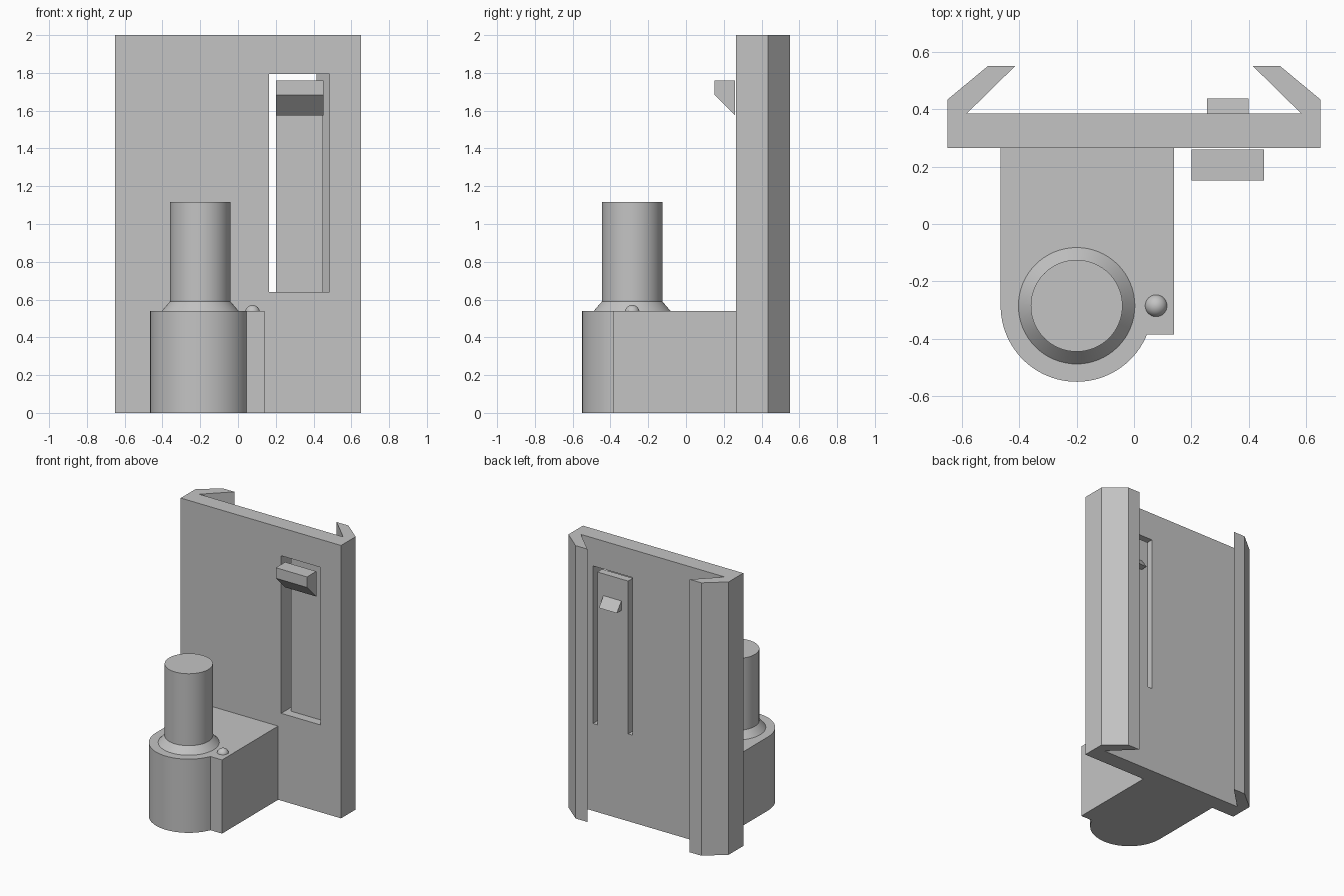
import bpy, bmesh, math
from mathutils import Matrix, Vector

cube = bpy.data.objects.get("Cube")
if cube:
    bpy.data.objects.remove(cube, do_unlink=True)

GREY = (0.55, 0.55, 0.55, 1)
mat = bpy.data.materials.new("plain grey")
mat.use_nodes = True
mat.diffuse_color = GREY
mat.node_tree.nodes["Principled BSDF"].inputs["Base Color"].default_value = GREY


def finish(name, bm, smooth=False):
    bmesh.ops.recalc_face_normals(bm, faces=bm.faces)
    mesh = bpy.data.meshes.new(name)
    bm.to_mesh(mesh)
    bm.free()
    mesh.materials.append(mat)
    obj = bpy.data.objects.new(name, mesh)
    bpy.context.collection.objects.link(obj)
    bpy.ops.object.select_all(action="DESELECT")
    obj.select_set(True)
    bpy.context.view_layer.objects.active = obj
    if smooth:
        bpy.ops.object.shade_smooth_by_angle(angle=math.radians(30))
    return obj


def prism(name, outline, low, high, along="z", smooth=False):
    """Extrude an (x, y) outline along z, or a (y, z) outline along x."""
    bm = bmesh.new()
    if along == "z":
        points = [Vector((a, b, low)) for a, b in outline]
        step = Vector((0, 0, high - low))
    else:
        points = [Vector((low, a, b)) for a, b in outline]
        step = Vector((high - low, 0, 0))
    face = bm.faces.new([bm.verts.new(p) for p in points])
    result = bmesh.ops.extrude_face_region(bm, geom=[face], use_keep_orig=True)
    moved = [g for g in result["geom"] if isinstance(g, bmesh.types.BMVert)]
    bmesh.ops.translate(bm, verts=moved, vec=step)
    return finish(name, bm, smooth)


def rect(x0, x1, y0, y1):
    return [(x0, y0), (x1, y0), (x1, y1), (x0, y1)]


FRONT, BACK = 0.265, 0.385     # plate faces
PX, PY = -0.2, -0.285          # post axis

# Back plate with a hooked rail on each side
half = [(0.65, FRONT), (0.65, 0.434), (0.51, 0.55), (0.415, 0.55), (0.583, BACK)]
plate = prism("rail_plate", half + [(-x, y) for x, y in reversed(half)], 0, 2)

# Slot through the plate
cutter = prism("slot_cutter", rect(0.165, 0.485, 0.2, 0.41), 0.64, 1.795)
cutter.hide_render = True
mod = plate.modifiers.new("slot", "BOOLEAN")
mod.operation = "DIFFERENCE"
mod.solver = "EXACT"
mod.object = cutter
bpy.context.view_layer.objects.active = plate
bpy.ops.object.modifier_apply(modifier=mod.name)
bpy.data.objects.remove(cutter, do_unlink=True)

# Spring tongue, thumb catch and rear latch
prism("spring_tongue", rect(0.2, 0.45, 0.33, BACK), 0.64, 1.76)
prism("thumb_catch", [(0.152, 1.76), (0.26, 1.76), (0.26, 1.575), (0.152, 1.683)],
      0.2, 0.453, along="x")
prism("rear_latch", [(BACK, 1.6), (0.438, 1.53), (BACK, 1.53)], 0.255, 0.4, along="x")

# Round-nosed block
R = 0.265
end = 2 * math.pi - math.asin(0.1 / R) - math.pi
start, stop = math.pi, 2 * math.pi - math.asin(0.1 / R)
arc = [(PX + R * math.cos(t), PY + R * math.sin(t))
       for t in (start + (stop - start) * i / 40 for i in range(41))]
prism("block", [(0.14, FRONT), (PX - R, FRONT)] + arc + [(0.14, PY - 0.1)],
      0, 0.54, smooth=True)


def cone(name, r1, r2, low, high):
    bm = bmesh.new()
    bmesh.ops.create_cone(bm, cap_ends=True, segments=64, radius1=r1, radius2=r2,
                          depth=high - low,
                          matrix=Matrix.Translation((PX, PY, (low + high) / 2)))
    return finish(name, bm, True)


# Post on a tapered collar
cone("post_collar", 0.203, 0.16, 0.54, 0.59)
cone("post", 0.16, 0.16, 0.59, 1.117)

# Small locating bump
bm = bmesh.new()
bmesh.ops.create_uvsphere(bm, u_segments=32, v_segments=16, radius=0.039,
                          matrix=Matrix.Translation((0.077, PY, 0.532)))
finish("locating_bump", bm, True)
